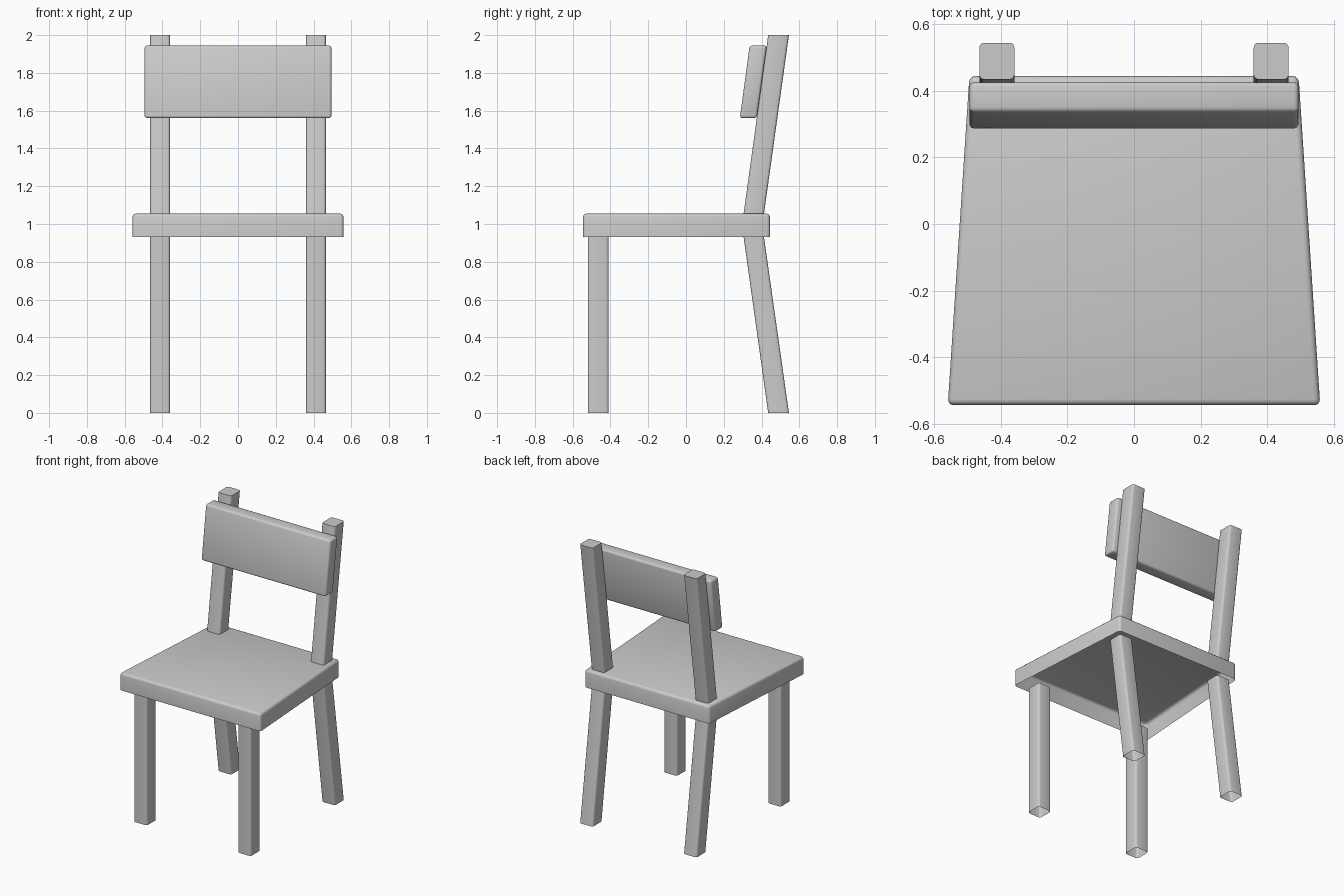
import bpy, bmesh

old = bpy.data.objects.get("Cube")
if old:
    bpy.data.objects.remove(old, do_unlink=True)

grey = bpy.data.materials.new("light grey")
grey.use_nodes = True
colour = (0.6, 0.6, 0.6, 1)
grey.diffuse_color = colour
grey.node_tree.nodes["Principled BSDF"].inputs["Base Color"].default_value = colour


def block(name, low, high, bevel, rounded, open_low=False, open_high=False):
    """Block between two levels (x0, x1, y0, y1, z); a level's x may differ front/back.
    rounded(a, b) picks the edges to soften by their end heights."""
    bm = bmesh.new()
    rings = []
    for front, back, y0, y1, z in (low, high):
        corners = ((front[0], y0), (front[1], y0), (back[1], y1), (back[0], y1))
        rings.append([bm.verts.new((x, y, z)) for x, y in corners])
    bottom, top = rings
    bm.faces.new(bottom[::-1])
    bm.faces.new(top)
    for i in range(4):
        j = (i + 1) % 4
        bm.faces.new((bottom[i], bottom[j], top[j], top[i]))
    edges = [e for e in bm.edges if rounded(*sorted(v.co.z for v in e.verts))]
    bmesh.ops.bevel(bm, geom=edges, offset=bevel, segments=3, profile=0.5,
                    affect='EDGES', clamp_overlap=True)
    bm.normal_update()

    # Remove ends that are open or buried against another part
    ends = [f for f in bm.faces
            if (open_low and all(abs(v.co.z - low[4]) < 1e-4 for v in f.verts))
            or (open_high and all(abs(v.co.z - high[4]) < 1e-4 for v in f.verts))]
    bmesh.ops.delete(bm, geom=ends, context='FACES')

    mesh = bpy.data.meshes.new(name)
    bm.to_mesh(mesh)
    bm.free()
    mesh.materials.append(grey)
    obj = bpy.data.objects.new(name, mesh)
    bpy.context.collection.objects.link(obj)
    bpy.ops.object.select_all(action='DESELECT')
    obj.select_set(True)
    bpy.context.view_layer.objects.active = obj
    bpy.ops.object.shade_smooth_by_angle(angle=0.7)
    return obj


def uprights(a, b):
    return b - a > 0.01


SEAT_LOW, SEAT_TOP = 0.93, 1.055

# Seat: tapers to the back, hollow underneath
wide, narrow = (-0.56, 0.56), (-0.495, 0.495)
block("seat", (wide, narrow, -0.545, 0.445, SEAT_LOW),
      (wide, narrow, -0.545, 0.445, SEAT_TOP),
      0.018, lambda a, b: b > SEAT_LOW + 0.01, open_low=True)

# Legs and back posts, mirrored left and right
for side, x in (("left", (0.36, 0.465)), ("right", (-0.465, -0.36))):
    block("front_leg_" + side, (x, x, -0.52, -0.41, 0),
          (x, x, -0.52, -0.41, SEAT_LOW), 0.014, uprights, True, True)
    block("rear_leg_" + side, (x, x, 0.435, 0.545, 0),
          (x, x, 0.305, 0.413, SEAT_LOW), 0.014, uprights, True, True)
    block("back_post_" + side, (x, x, 0.305, 0.413, SEAT_TOP),
          (x, x, 0.435, 0.545, 2), 0.014, uprights, True, False)

# Backrest: leans with the posts
block("backrest", (narrow, narrow, 0.285, 0.375, 1.56),
      (narrow, narrow, 0.337, 0.428, 1.945), 0.014, lambda a, b: True)
